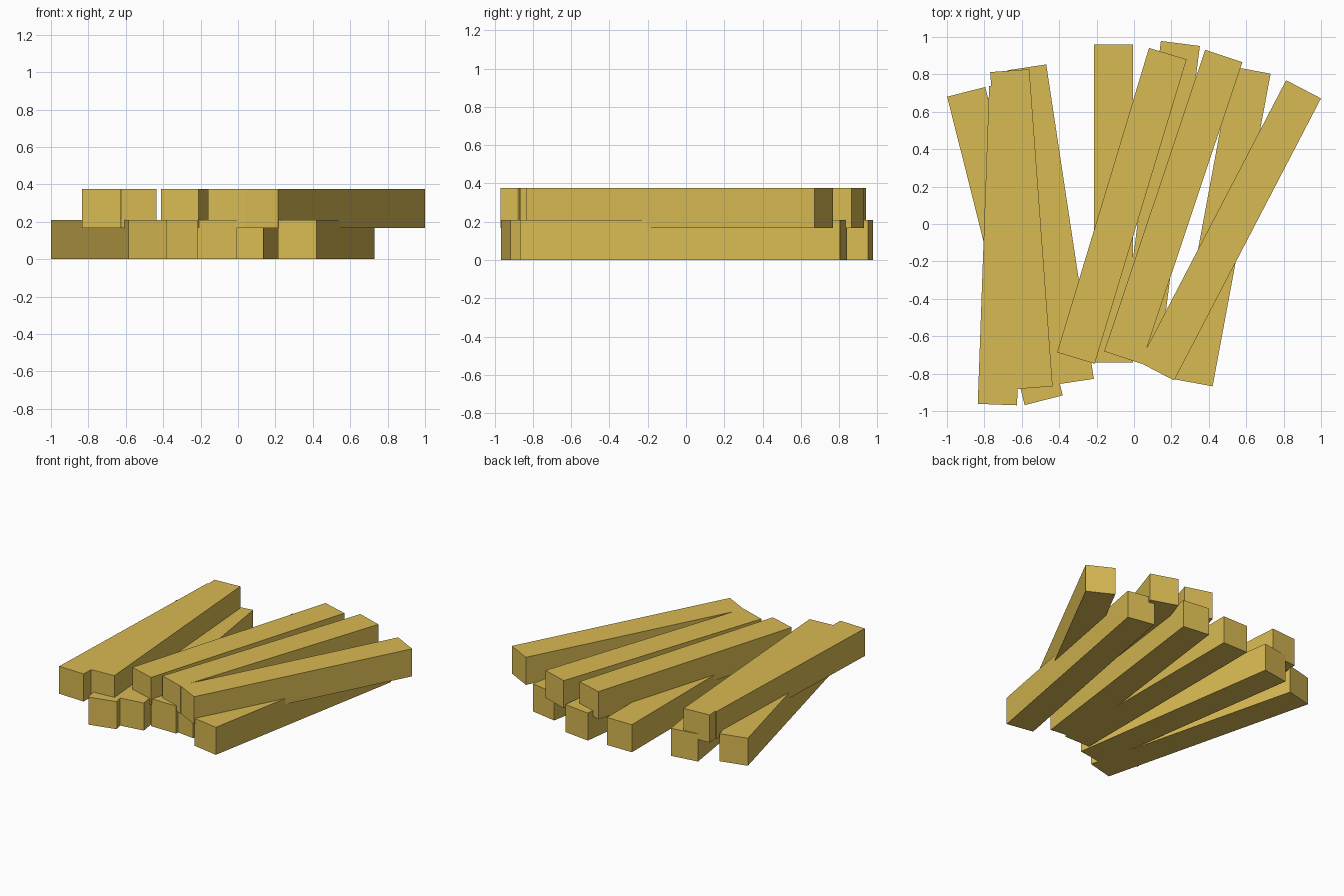
import bpy, bmesh, math
from mathutils import Matrix

if "Cube" in bpy.data.objects:
    bpy.data.objects.remove(bpy.data.objects["Cube"])

# Beam dimensions: square section, all the same length
WIDTH, LENGTH = 0.21, 1.70

wood = bpy.data.materials.new("golden_yellow")
wood.diffuse_color = (0.69, 0.49, 0.085, 1)
wood.use_nodes = True
wood.node_tree.nodes["Principled BSDF"].inputs["Base Color"].default_value = wood.diffuse_color


def beam(name, x, y, z_bottom, lean):
    """Box beam along y, leaning clockwise (seen from above) by degrees."""
    bm = bmesh.new()
    bmesh.ops.create_cube(bm, size=1, matrix=Matrix.Diagonal((WIDTH, LENGTH, WIDTH, 1)))
    mesh = bpy.data.meshes.new(name)
    bm.to_mesh(mesh)
    bm.free()
    mesh.materials.append(wood)
    obj = bpy.data.objects.new(name, mesh)
    obj.location = (x, y, z_bottom + WIDTH / 2)
    obj.rotation_euler.z = -math.radians(lean)
    bpy.context.collection.objects.link(obj)


# Fanned layers: centre x, centre y, lean
lower = [(-0.69, -0.118, -14.1), (-0.446, -0.003, -8.6), (-0.11, 0.11, 0),
         (0.14, 0.122, 7.3), (0.472, -0.013, 10.5)]
upper = [(-0.70, -0.116, 2.05), (-0.602, -0.028, -4.2), (-0.065, 0.097, 16.8),
         (0.21, 0.092, 18.5), (0.514, -0.034, 27.5)]

for layer, z, items in (("lower", 0.0, lower), ("upper", 0.166, upper)):
    for i, (x, y, lean) in enumerate(items, 1):
        beam(f"{layer}_stick_{i}", x, y, z, lean)
